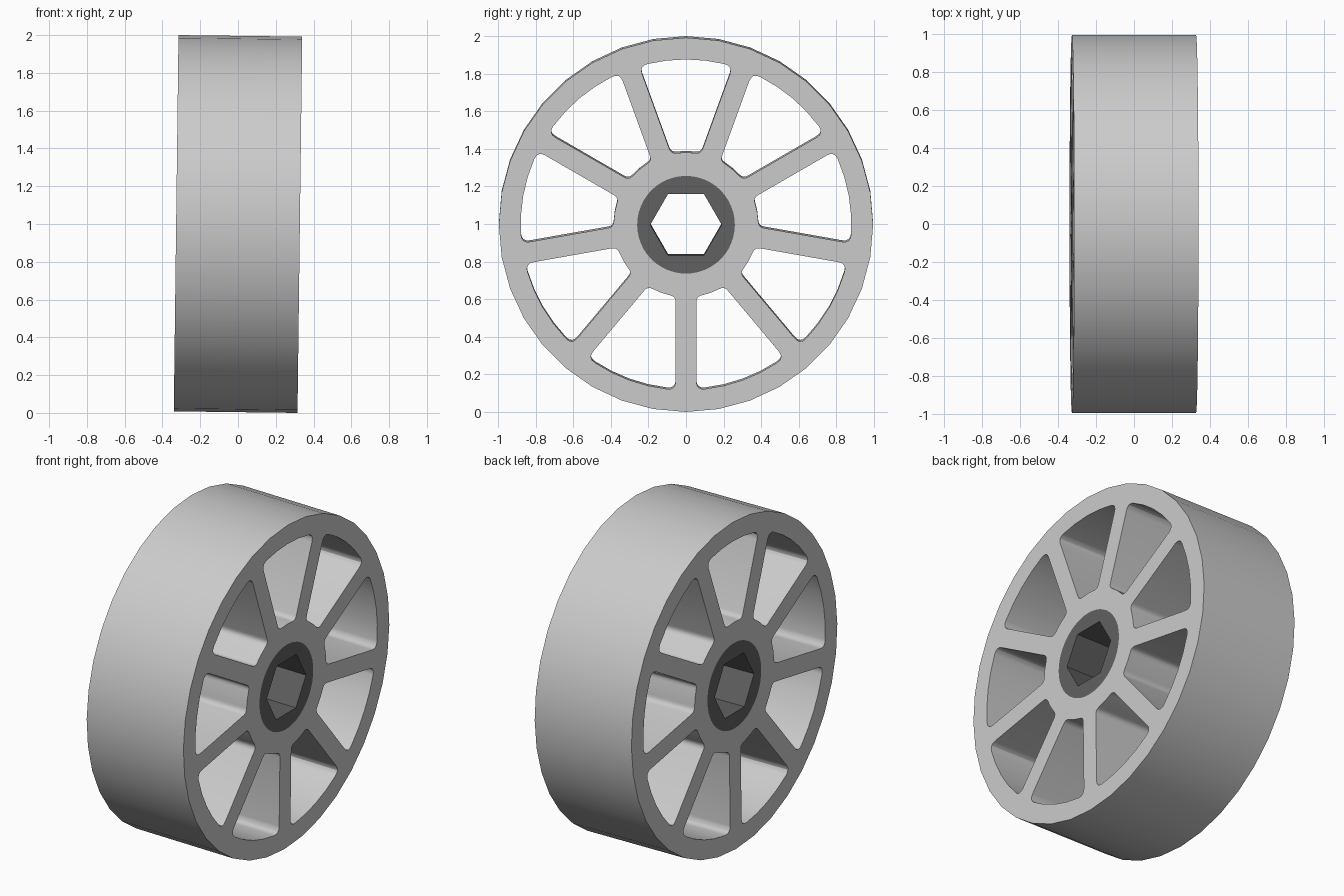
import bpy, bmesh
from math import sin, cos, asin, radians, pi
from mathutils import Matrix, Vector

if "Cube" in bpy.data.objects:
    bpy.data.objects.remove(bpy.data.objects["Cube"])

WIDTH, TILT = 0.655, 0.0125
R_RIM, R_OUT, R_IN, R_HUB, R_HEX = 0.996, 0.88, 0.385, 0.26, 0.19
SPOKES, SPOKE_HALF, FILLET = 9, 0.055, 0.045


def polar(r, a):
    return Vector((r * cos(a), r * sin(a)))


def ring(r, n, start=0.0):
    return [polar(r, start + 2 * pi * i / n) for i in range(n)]


def pocket(mid):
    """Rounded window between two parallel-sided spokes."""
    half = pi / SPOKES

    def edge(r):
        return half - asin(SPOKE_HALF / r)

    def corner(a, c, b):
        return [a * (1 - t) ** 2 + c * 2 * t * (1 - t) + b * t * t
                for t in (0, .25, .5, .75, 1)]

    e_out, e_in = edge(R_OUT), edge(R_IN)
    f_out, f_in = FILLET / R_OUT, 0.03 / R_IN
    side = corner(polar(R_IN, e_in - f_in), polar(R_IN, e_in),
                  polar(R_IN + 0.03, edge(R_IN + 0.03)))
    side += corner(polar(R_OUT - FILLET, edge(R_OUT - FILLET)),
                   polar(R_OUT, e_out), polar(R_OUT, e_out - f_out))
    arc_out = [polar(R_OUT, (e_out - f_out) * k) for k in (.5, 0, -.5)]
    mirror = [Vector((p.x, -p.y)) for p in reversed(side)]
    rot = Matrix.Rotation(mid, 2)
    return [rot @ p for p in side + arc_out + mirror + [polar(R_IN, 0)]]


def prism(name, loops, width):
    """Extrude an outline with holes, then stand it up along the x axis."""
    cu = bpy.data.curves.new(name, 'CURVE')
    cu.dimensions, cu.fill_mode, cu.extrude = '2D', 'BOTH', width / 2
    for pts in loops:
        sp = cu.splines.new('POLY')
        sp.points.add(len(pts) - 1)
        for q, p in zip(sp.points, pts):
            q.co = (p.x, p.y, 0, 1)
        sp.use_cyclic_u = True
    ob = bpy.data.objects.new(name, cu)
    bpy.context.collection.objects.link(ob)
    bpy.ops.object.select_all(action='DESELECT')
    ob.select_set(True)
    bpy.context.view_layer.objects.active = ob
    bpy.ops.object.convert(target='MESH')
    ob = bpy.context.object
    bm = bmesh.new()
    bm.from_mesh(ob.data)
    bmesh.ops.remove_doubles(bm, verts=bm.verts, dist=1e-4)
    bmesh.ops.recalc_face_normals(bm, faces=bm.faces)
    axes = Matrix(((0, 0, 1, 0), (1, 0, 0, 0), (0, 1, 0, 0), (0, 0, 0, 1)))
    bm.transform(Matrix.Translation((0, 0, 1)) @ Matrix.Rotation(TILT, 4, 'Y') @ axes)
    bm.to_mesh(ob.data)
    bm.free()
    bpy.ops.object.shade_smooth_by_angle(angle=radians(30))
    return ob


# Rim, spokes and hub in one piece
windows = [pocket(pi / 2 + 2 * pi * i / SPOKES) for i in range(SPOKES)]
prism("spoked_wheel", [ring(R_RIM, 36), ring(R_HUB, 48)] + windows, WIDTH)

# Dark hub insert with hexagonal bore
insert = prism("hex_hub_insert", [ring(R_HUB, 48), ring(R_HEX, 6)], WIDTH)
dark = bpy.data.materials.new("dark_grey")
dark.diffuse_color = (0.12, 0.12, 0.12, 1)
dark.use_nodes = True
dark.node_tree.nodes["Principled BSDF"].inputs["Base Color"].default_value = dark.diffuse_color
insert.data.materials.clear()
insert.data.materials.append(dark)
